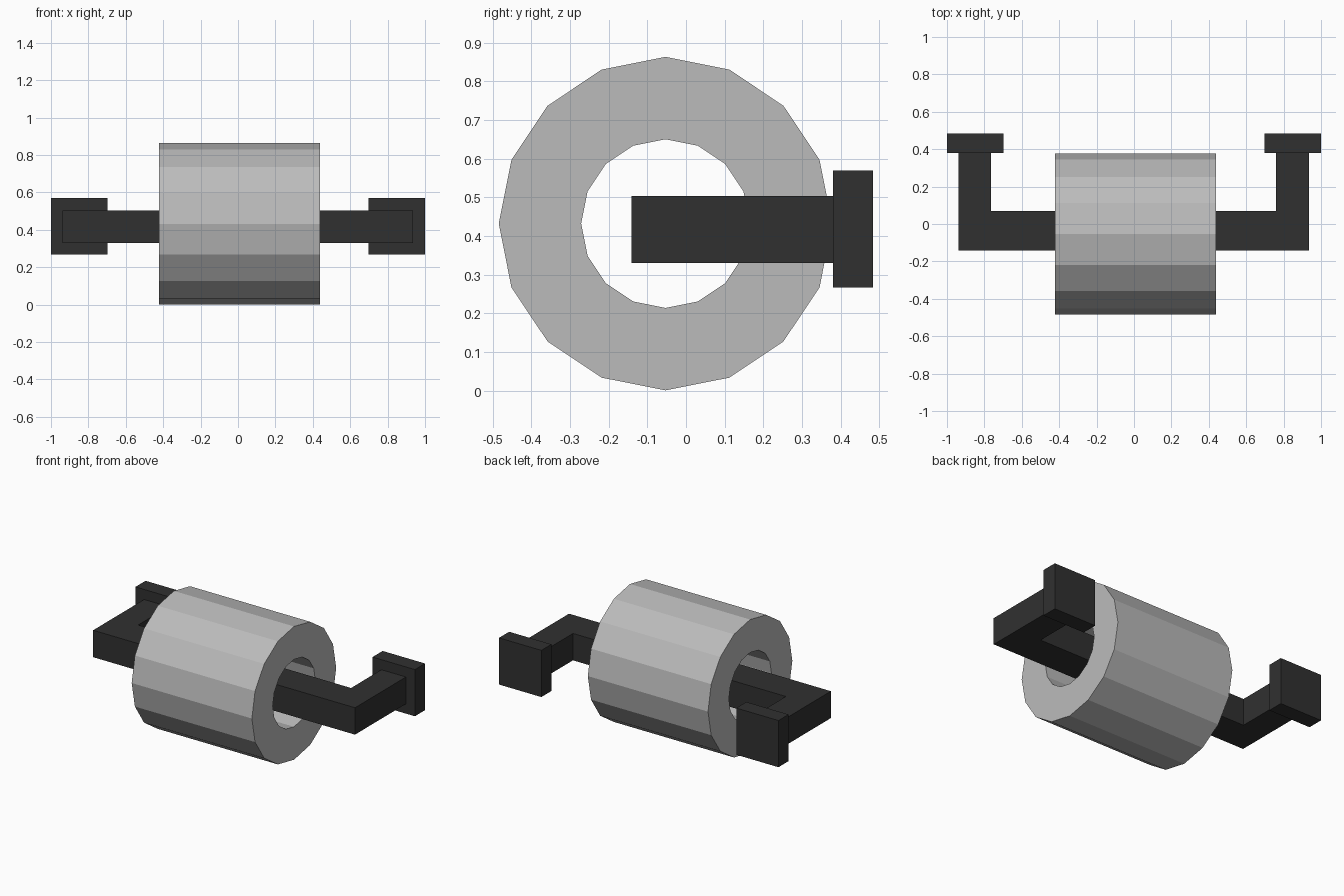
import bpy, bmesh, math

if "Cube" in bpy.data.objects:
    bpy.data.objects.remove(bpy.data.objects["Cube"])


def material(name, rgb):
    m = bpy.data.materials.new(name)
    m.diffuse_color = (*rgb, 1)
    m.use_nodes = True
    m.node_tree.nodes["Principled BSDF"].inputs["Base Color"].default_value = m.diffuse_color
    return m


def finish(name, bm, mat):
    bmesh.ops.recalc_face_normals(bm, faces=bm.faces)
    me = bpy.data.meshes.new(name)
    bm.to_mesh(me)
    bm.free()
    me.materials.append(mat)
    ob = bpy.data.objects.new(name, me)
    bpy.context.collection.objects.link(ob)
    return ob


def box(name, lo, hi, mat):
    bm = bmesh.new()
    bmesh.ops.create_cube(bm, size=1)
    for v in bm.verts:
        v.co = [(a + b) / 2 + c * (b - a) for a, b, c in zip(lo, hi, v.co)]
    return finish(name, bm, mat)


paper = material("light grey paper", (0.5, 0.5, 0.5))
black = material("black metal", (0.03, 0.03, 0.03))

# Hollow paper roll, a rectangular section spun round the x axis
SIDES, CY, CZ = 16, -0.053, 0.432
bm = bmesh.new()
section = [(-0.422, 0.431), (0.438, 0.431), (0.438, 0.218), (-0.422, 0.218)]
rings = []
for i in range(SIDES):
    a = 2 * math.pi * i / SIDES
    rings.append([bm.verts.new((x, CY + r * math.sin(a), CZ + r * math.cos(a)))
                  for x, r in section])
for i in range(SIDES):
    p, q = rings[i], rings[(i + 1) % SIDES]
    for j in range(4):
        k = (j + 1) % 4
        bm.faces.new((p[j], p[k], q[k], q[j]))
finish("paper_roll", bm, paper)

# U-shaped holder bar passing through the roll
bm = bmesh.new()
outline = [(-0.938, -0.141), (0.936, -0.141), (0.936, 0.38), (0.76, 0.38),
           (0.76, 0.07), (-0.764, 0.07), (-0.764, 0.38), (-0.938, 0.38)]
face = bm.faces.new([bm.verts.new((x, y, 0.33)) for x, y in outline])
ext = bmesh.ops.extrude_face_region(bm, geom=[face])
for v in ext["geom"]:
    if isinstance(v, bmesh.types.BMVert):
        v.co.z = 0.504
finish("holder_bar", bm, black)

# Wall plates
box("wall_plate_left", (-1.0, 0.38, 0.267), (-0.698, 0.483, 0.569), black)
box("wall_plate_right", (0.697, 0.38, 0.267), (1.0, 0.483, 0.569), black)
